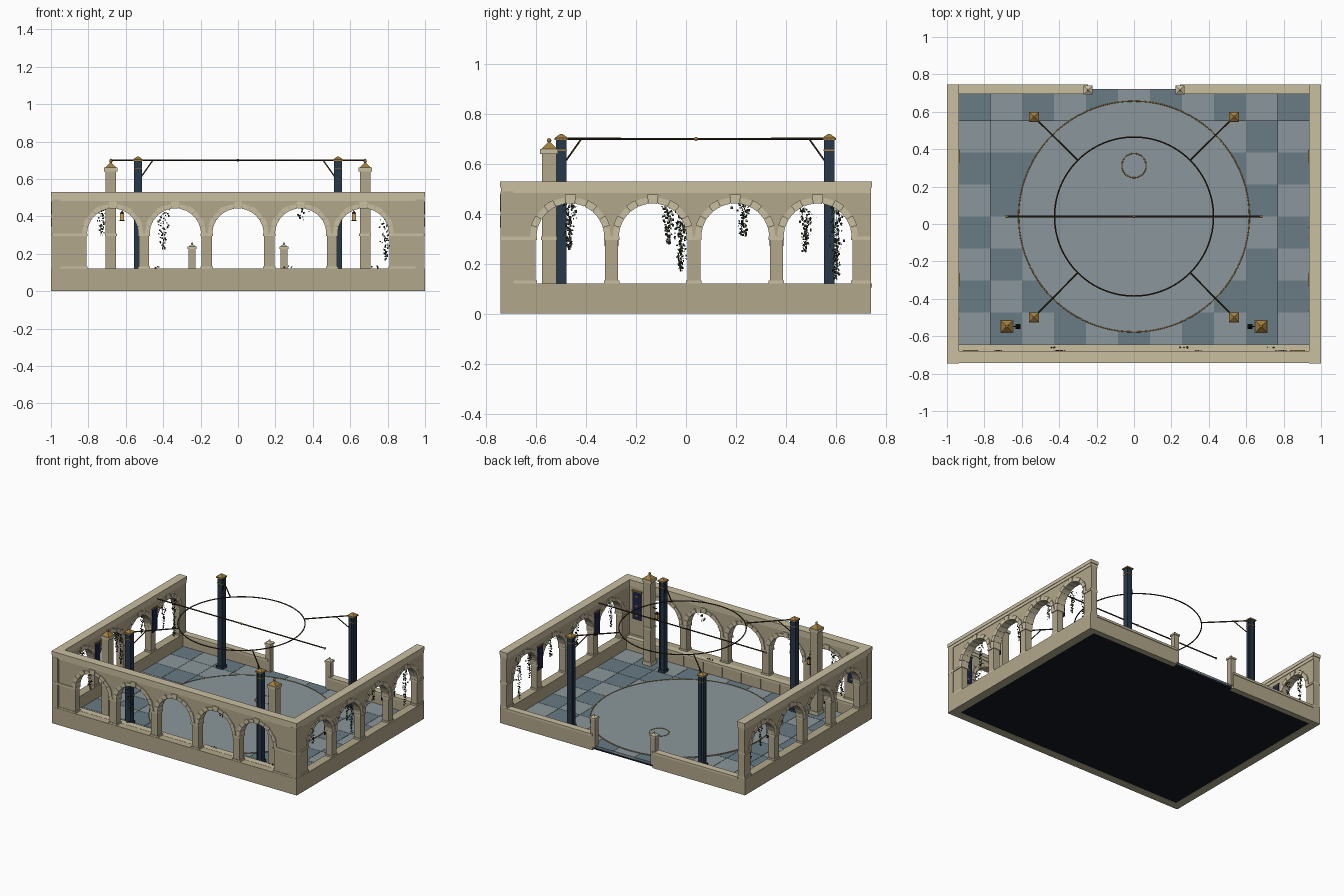
import bpy, bmesh, random
from math import pi, sin, cos
from mathutils import Matrix, Vector

if "Cube" in bpy.data.objects:
    bpy.data.objects.remove(bpy.data.objects["Cube"])

random.seed(4)
I = Matrix.Identity(4)
COL = dict(stone=(176, 166, 137), trim=(200, 189, 160), navy=(44, 58, 74), slab=(27, 30, 40),
           gold=(160, 125, 65), iron=(62, 52, 36), light=(138, 149, 153), dark=(104, 123, 131),
           leaf=(52, 62, 44), cloth=(36, 42, 74), black=(28, 28, 30), glow=(200, 160, 85))
MATS = {}
for key, rgb in COL.items():
    MATS[key] = bpy.data.materials.new(key)
    MATS[key].diffuse_color = [(c / 255) ** 2.2 for c in rgb] + [1]
PARTS = {}


def part(name, col):
    if name not in PARTS:
        PARTS[name] = (bmesh.new(), col)
    return PARTS[name][0]


def box(bm, x0, x1, y0, y1, z0, z1, M=I):
    m = Matrix.Translation(((x0 + x1) / 2, (y0 + y1) / 2, (z0 + z1) / 2))
    bmesh.ops.create_cube(bm, size=1, matrix=M @ m @ Matrix.Diagonal((x1 - x0, y1 - y0, z1 - z0, 1)))


def post(bm, x, y, w, z0, z1):
    box(bm, x - w / 2, x + w / 2, y - w / 2, y + w / 2, z0, z1)


def cone(bm, x, y, z0, z1, r1, r2=0, n=4):
    m = Matrix.Translation((x, y, (z0 + z1) / 2)) @ Matrix.Rotation(pi / 4, 4, 'Z')
    bmesh.ops.create_cone(bm, cap_ends=True, segments=n, radius1=r1, radius2=r2, depth=z1 - z0, matrix=m)


def ball(bm, x, y, z, r):
    bmesh.ops.create_uvsphere(bm, u_segments=10, v_segments=6, radius=r, matrix=Matrix.Translation((x, y, z)))


def bar(bm, a, b, r, n=8):
    a, b = Vector(a), Vector(b)
    q = (b - a).to_track_quat('Z', 'Y').to_matrix().to_4x4()
    bmesh.ops.create_cone(bm, cap_ends=True, segments=n, radius1=r, radius2=r, depth=(b - a).length,
                          matrix=Matrix.Translation((a + b) / 2) @ q)


def prism(bm, pts, d, M):
    # extrude an outline in the wall plane through depth -d..d
    f = [bm.verts.new(M @ Vector((u, -d, z))) for u, z in pts]
    b = [bm.verts.new(M @ Vector((u, d, z))) for u, z in pts]
    bm.faces.new(f)
    bm.faces.new(b[::-1])
    for i in range(len(f)):
        j = (i + 1) % len(f)
        bm.faces.new((f[j], f[i], b[i], b[j]))


def arcade(name, M, u0, u1, centres, r):
    wall, trim = part(name + "_arcade", 'stone'), part(name + "_arcade_trim", 'trim')
    ring = part(name + "_voussoirs", 'trim')
    d, spring = 0.025, 0.305
    box(wall, u0, u1, -0.031, 0.031, 0, 0.12, M)
    edges = [u0] + [e for c in centres for e in (c - r, c + r)] + [u1]
    # piers with imposts and feet
    for a, b in zip(edges[::2], edges[1::2]):
        box(wall, a, b, -d, d, 0.12, 0.49, M) if b - a > 0.1 else prism(
            wall, [(a, 0.12), (b, 0.12), (b, 0.49), (a, 0.49)], d, M)
        lo, hi = max(a - 0.005, u0), min(b + 0.005, u1)
        box(trim, lo, hi, -d - 0.006, d + 0.006, 0.295, 0.309, M)
        box(trim, lo, hi, -d - 0.004, d + 0.004, 0.12, 0.132, M)
    for c in centres:
        # spandrel above the arch
        arc = [(c - r * cos(t * pi / 24), spring + r * sin(t * pi / 24)) for t in range(25)]
        prism(wall, arc + [(c + r, 0.49), (c - r, 0.49)], d, M)
        n = 11
        for i in range(n):
            g = 0.012
            t0, t1 = pi * i / n + g, pi * (i + 1) / n - g
            ro = r + (0.034 if i == n // 2 else 0.026 if i % 2 else 0.022)
            ri = r - 0.003
            pts = [(c - q * cos(t), spring + q * sin(t)) for q, t in
                   ((ri, t0), (ri, (t0 + t1) / 2), (ri, t1), (ro, t1), (ro, (t0 + t1) / 2), (ro, t0))]
            prism(ring, pts, d + (0.007 if i % 2 else 0.005), M)
    # cornice
    box(trim, u0, u1, -d - 0.004, d + 0.004, 0.483, 0.505, M)
    box(trim, u0 - 0.005, u1 + 0.005, -0.032, 0.032, 0.505, 0.53, M)


def ivy(x, y, top, bottom, along):
    bm = part("hanging_ivy", 'leaf')
    z = top
    while z > bottom:
        for _ in range(2):
            w = 0.018 * (0.4 + (z - bottom) / (top - bottom))
            o = random.gauss(0, w * 0.7)
            p = Vector((x + o * along, y + o * (1 - along), z + random.uniform(-.004, .004)))
            m = Matrix.Translation(p) @ Matrix.Rotation(random.uniform(0, 6.3), 4, 'Z') @ Matrix.Rotation(
                random.uniform(0.6, 2.2), 4, 'X')
            bmesh.ops.create_grid(bm, x_segments=1, y_segments=1, size=random.uniform(.003, .0055), matrix=m)
        z -= 0.006


# arcaded walls on the front and both sides
arcade("front", Matrix.Translation((0, -0.712, 0)), -0.99, 0.99, [-0.67, -0.335, 0, 0.335, 0.67], 0.14)
for s, name in ((-1, "left"), (1, "right")):
    M = Matrix.Translation((s * 0.968, 0, 0)) @ Matrix.Rotation(pi / 2, 4, 'Z')
    arcade(name, M, -0.74, 0.74, [-0.463, -0.133, 0.197, 0.527], 0.139)
    box(part("corner_pilasters", 'stone'), s * 0.95, s * 0.998, -0.742, -0.69, 0, 0.49)

# stone ledge inside the front wall
for i in range(12):
    a = -0.937 + i * 0.15617
    box(part("front_ledge", 'stone'), a + 0.002, a + 0.154, -0.69, -0.645, 0.02, 0.105)
box(part("front_ledge_top", 'trim'), -0.937, 0.937, -0.69, -0.643, 0.105, 0.121)

# low rear walls and gate posts
for s in (-1, 1):
    x0, x1 = sorted((s * 0.245, s * 0.94))
    box(part("rear_wall", 'stone'), x0, x1, 0.70, 0.74, 0, 0.105)
    box(part("rear_wall_coping", 'trim'), x0, x1, 0.695, 0.745, 0.105, 0.121)
    g = part("gate_posts", 'stone')
    post(g, s * 0.245, 0.717, 0.038, 0.02, 0.225)
    post(part("gate_post_caps", 'trim'), s * 0.245, 0.717, 0.048, 0.225, 0.238)
    cone(part("gate_post_caps", 'trim'), s * 0.245, 0.717, 0.238, 0.252, 0.03)
    ball(part("gate_post_caps", 'trim'), s * 0.245, 0.717, 0.254, 0.006)

# floor slab, tiles and central disc
box(part("floor_slab", 'slab'), -0.985, 0.985, -0.735, 0.722, 0.001, 0.026)
for i in range(11):
    for j in range(8):
        odd = (i + j) % 2 if random.random() < 0.75 else random.randrange(2)
        c = 'dark' if odd else 'light'
        x, y = -0.9405 + i * 0.171, -0.644 + j * 0.171
        box(part(c + "_floor_tiles", c), x + .001, x + .170, y + .001, y + .170, 0.015, 0.03)
bmesh.ops.create_cone(part("floor_disc", 'light'), cap_ends=True, segments=96, radius1=0.62, radius2=0.62,
                      depth=0.01, matrix=Matrix.Translation((0, 0.04, 0.029)))


def torus(name, x, y, z, R, r, col):
    bpy.ops.mesh.primitive_torus_add(location=(x, y, z), major_radius=R, minor_radius=r,
                                     major_segments=96, minor_segments=8)
    bpy.context.object.name = name
    bpy.context.object.data.materials.append(MATS[col])
    bpy.ops.object.shade_smooth_by_angle()


torus("disc_inlay", 0, 0.04, 0.034, 0.617, 0.003, 'gold')
torus("small_inlay", 0, 0.312, 0.034, 0.065, 0.003, 'gold')
torus("overhead_ring", 0, 0.04, 0.70, 0.425, 0.004, 'iron')

# overhead cross bar
bar(part("cross_bar", 'iron'), (-0.68, 0.04, 0.70), (0.68, 0.04, 0.70), 0.0045)
for x in (-0.68, 0, 0.68):
    ball(part("cross_bar_knobs", 'gold'), x, 0.04, 0.70, 0.008)

# four dark columns with arms and braces to the ring
for sx in (-1, 1):
    for sy in (-1, 1):
        x, y = sx * 0.535, 0.037 + sy * 0.536
        sh = part("columns", 'navy')
        post(sh, x, y, 0.036, 0.03, 0.70)
        for k in (-1, 0, 1):
            box(sh, x + k * .015 - .005, x + k * .015 + .005, y - .021, y + .021, 0.03, 0.695)
            box(sh, x - .021, x + .021, y + k * .015 - .005, y + k * .015 + .005, 0.03, 0.695)
        post(sh, x, y, 0.052, 0.03, 0.05)
        cap = part("column_caps", 'gold')
        post(cap, x, y, 0.044, 0.652, 0.657)
        post(cap, x, y, 0.054, 0.695, 0.704)
        cone(cap, x, y, 0.704, 0.72, 0.037, 0.006)
        a, d = Vector((x, y, 0.70)), Vector((-sx, -sy, 0))
        bar(part("ring_arms", 'iron'), a, (sx * 0.3, 0.04 + sy * 0.3, 0.70), 0.0045)
        bar(part("arm_braces", 'iron'), a + d * 0.02 + Vector((0, 0, -.085)), a + d * 0.08, 0.0035)

# stone pillars with lanterns, and wall banners
for s in (-1, 1):
    x, y = s * 0.68, -0.548
    p, t = part("pillars", 'stone'), part("pillar_trim", 'trim')
    post(p, x, y, 0.058, 0.03, 0.645)
    post(t, x, y, 0.07, 0.03, 0.055)
    post(t, x, y, 0.064, 0.295, 0.308)
    post(t, x, y, 0.072, 0.64, 0.66)
    cone(part("pillar_finials", 'gold'), x, y, 0.66, 0.688, 0.044, 0.005)
    ball(part("pillar_finials", 'gold'), x, y, 0.694, 0.009)
    lx = s * 0.62
    bar(part("lantern_brackets", 'black'), (x, y, 0.45), (lx, y, 0.45), 0.003)
    bar(part("lantern_brackets", 'black'), (lx, y, 0.45), (lx, y, 0.42), 0.0015)
    post(part("lantern_glass", 'glow'), lx, y, 0.02, 0.38, 0.415)
    post(part("lantern_frames", 'black'), lx, y, 0.025, 0.374, 0.38)
    cone(part("lantern_frames", 'black'), lx, y, 0.414, 0.428, 0.019, 0.003)
    b, e = part("banners", 'cloth'), part("banner_marks", 'gold')
    box(b, s * .875 - .035, s * .875 + .035, -.684, -.678, 0.25, 0.455)
    box(e, s * .875 - .04, s * .875 + .04, -.685, -.675, 0.455, 0.462)
    for z in (0.28, 0.35, 0.42):
        box(e, s * .875 - .008, s * .875 + .008, -.679, -.676, z - .006, z + .006)
    for y in (-0.298, 0.362):
        x0, x1 = sorted((s * 0.936, s * 0.93))
        box(b, x0, x1, y - .028, y + .028, 0.27, 0.44)
        box(e, x0, x1, y - .033, y + .033, 0.44, 0.447)

# ivy strands in the arches and leaf litter on the ledge
for x, t, b in ((-.73, .44, .30), (-.40, .44, .22), (.34, .44, .38), (.79, .40, .17)):
    ivy(x, -0.68, t, b, 1)
for s in (-1, 1):
    for y, t, b in ((-.47, .45, .26), (-.07, .44, .28), (-.02, .42, .17), (.23, .44, .31), (.48, .42, .25),
                    (.60, .45, .14)):
        ivy(s * 0.94, y, t, b, 0)
for x in (-.43, .26, .75):
    ivy(x, -0.66, 0.13, 0.121, 1)

for name, (bm, col) in PARTS.items():
    bmesh.ops.recalc_face_normals(bm, faces=bm.faces)
    me = bpy.data.meshes.new(name)
    bm.to_mesh(me)
    bm.free()
    me.materials.append(MATS[col])
    bpy.context.collection.objects.link(bpy.data.objects.new(name, me))

for m in bpy.data.materials:
    if m.users and not m.is_grease_pencil:
        m.use_nodes = True
        m.node_tree.nodes["Principled BSDF"].inputs["Base Color"].default_value = m.diffuse_color
